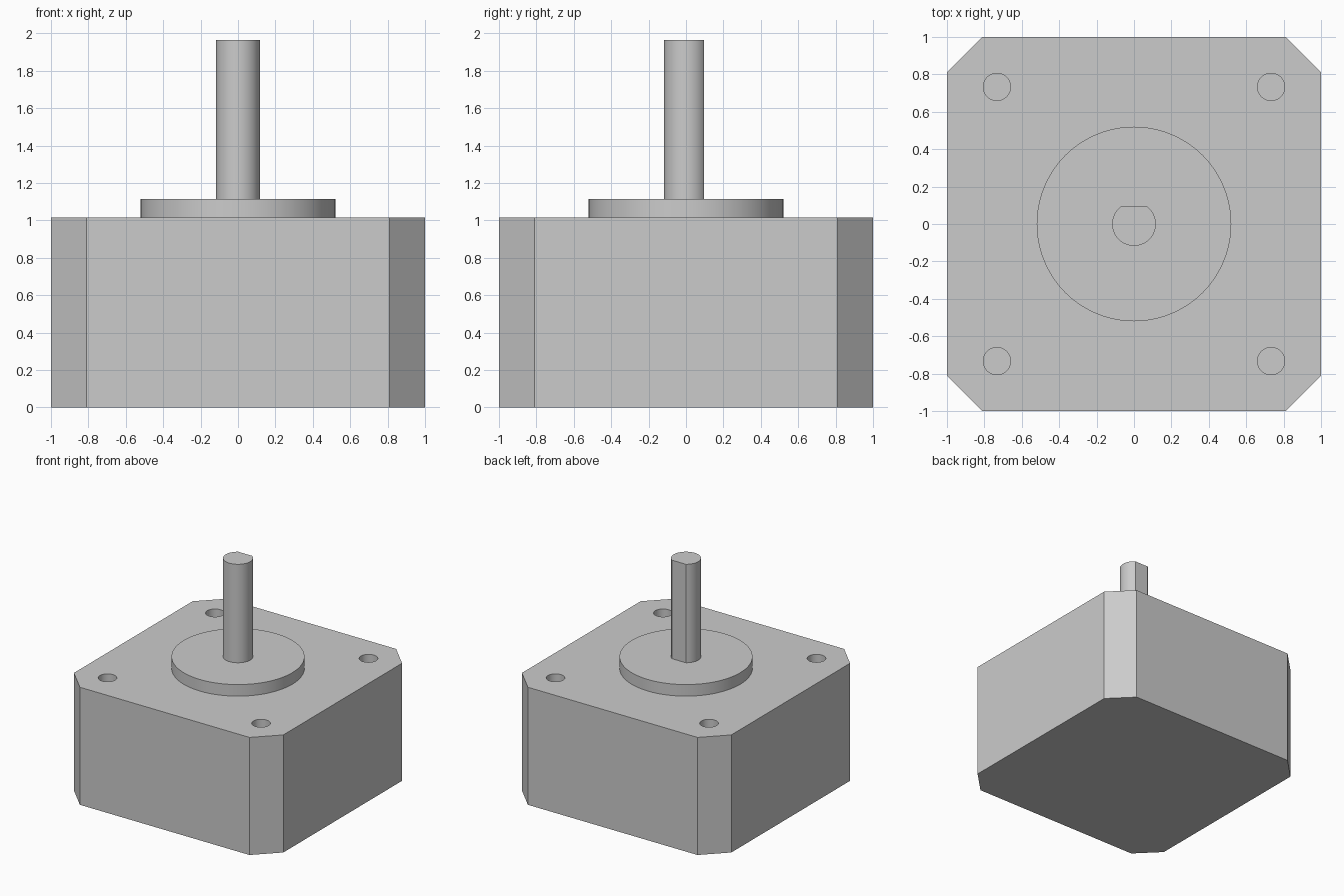
import bpy
import bmesh
from math import asin, cos, sin, pi, radians

cube = bpy.data.objects.get("Cube")
if cube:
    bpy.data.objects.remove(cube, do_unlink=True)

BODY_TOP, PILOT_TOP, SHAFT_TOP = 1.015, 1.115, 1.965
HALF, CHAMFER_START = 1.0, 0.81
HOLE_OFFSET, HOLE_RADIUS, HOLE_DEPTH = 0.733, 0.073, 0.21
SHAFT_RADIUS, SHAFT_FLAT = 0.117, 0.096

# One plain metal colour
metal = bpy.data.materials.new("light_grey_metal")
metal.use_nodes = True
colour = (0.6, 0.6, 0.6, 1)
metal.diffuse_color = colour
metal.node_tree.nodes["Principled BSDF"].inputs["Base Color"].default_value = colour


def arc(radius, start, end, steps, closed=False):
    """Points along an arc; a closed one leaves out the repeated end."""
    count = steps if closed else steps + 1
    return [(radius * cos(start + (end - start) * i / steps),
             radius * sin(start + (end - start) * i / steps)) for i in range(count)]


def prism(name, profile, bottom, top, centre=(0, 0)):
    """Extrude a counter-clockwise outline straight up."""
    bm = bmesh.new()
    base = bm.faces.new([bm.verts.new((x, y, bottom)) for x, y in profile])
    result = bmesh.ops.extrude_face_region(bm, geom=[base], use_keep_orig=True)
    lifted = [v for v in result["geom"] if isinstance(v, bmesh.types.BMVert)]
    bmesh.ops.translate(bm, verts=lifted, vec=(0, 0, top - bottom))
    bmesh.ops.recalc_face_normals(bm, faces=bm.faces)
    mesh = bpy.data.meshes.new(name)
    bm.to_mesh(mesh)
    bm.free()
    mesh.materials.append(metal)
    obj = bpy.data.objects.new(name, mesh)
    obj.location = (*centre, 0)
    bpy.context.collection.objects.link(obj)
    return obj


def smooth(obj):
    bpy.ops.object.select_all(action="DESELECT")
    obj.select_set(True)
    bpy.context.view_layer.objects.active = obj
    bpy.ops.object.shade_smooth_by_angle(angle=radians(30))


# Square motor body with chamfered corners
c, h = CHAMFER_START, HALF
body = prism("motor_body", [(c, -h), (h, -c), (h, c), (c, h),
                            (-c, h), (-h, c), (-h, -c), (-c, -h)], 0, BODY_TOP)

# Four blind mounting holes
bpy.context.view_layer.objects.active = body
for sx in (-1, 1):
    for sy in (-1, 1):
        cutter = prism("hole_cutter", arc(HOLE_RADIUS, 0, 2 * pi, 40, True),
                       BODY_TOP - HOLE_DEPTH, BODY_TOP + 0.1,
                       (sx * HOLE_OFFSET, sy * HOLE_OFFSET))
        cutter.hide_render = True
        cut = body.modifiers.new("mounting_hole", "BOOLEAN")
        cut.operation = "DIFFERENCE"
        cut.solver = "EXACT"
        cut.object = cutter
        bpy.context.view_layer.update()
        bpy.ops.object.modifier_apply(modifier=cut.name)
        bpy.data.objects.remove(cutter, do_unlink=True)

# Raised round pilot boss
pilot = prism("pilot_boss", arc(0.52, 0, 2 * pi, 96, True), BODY_TOP, PILOT_TOP)

# D-shaped shaft with its flat towards the back
edge = asin(SHAFT_FLAT / SHAFT_RADIUS)
shaft = prism("drive_shaft", arc(SHAFT_RADIUS, pi - edge, 2 * pi + edge, 48),
              PILOT_TOP, SHAFT_TOP)

for part in (body, pilot, shaft):
    smooth(part)
